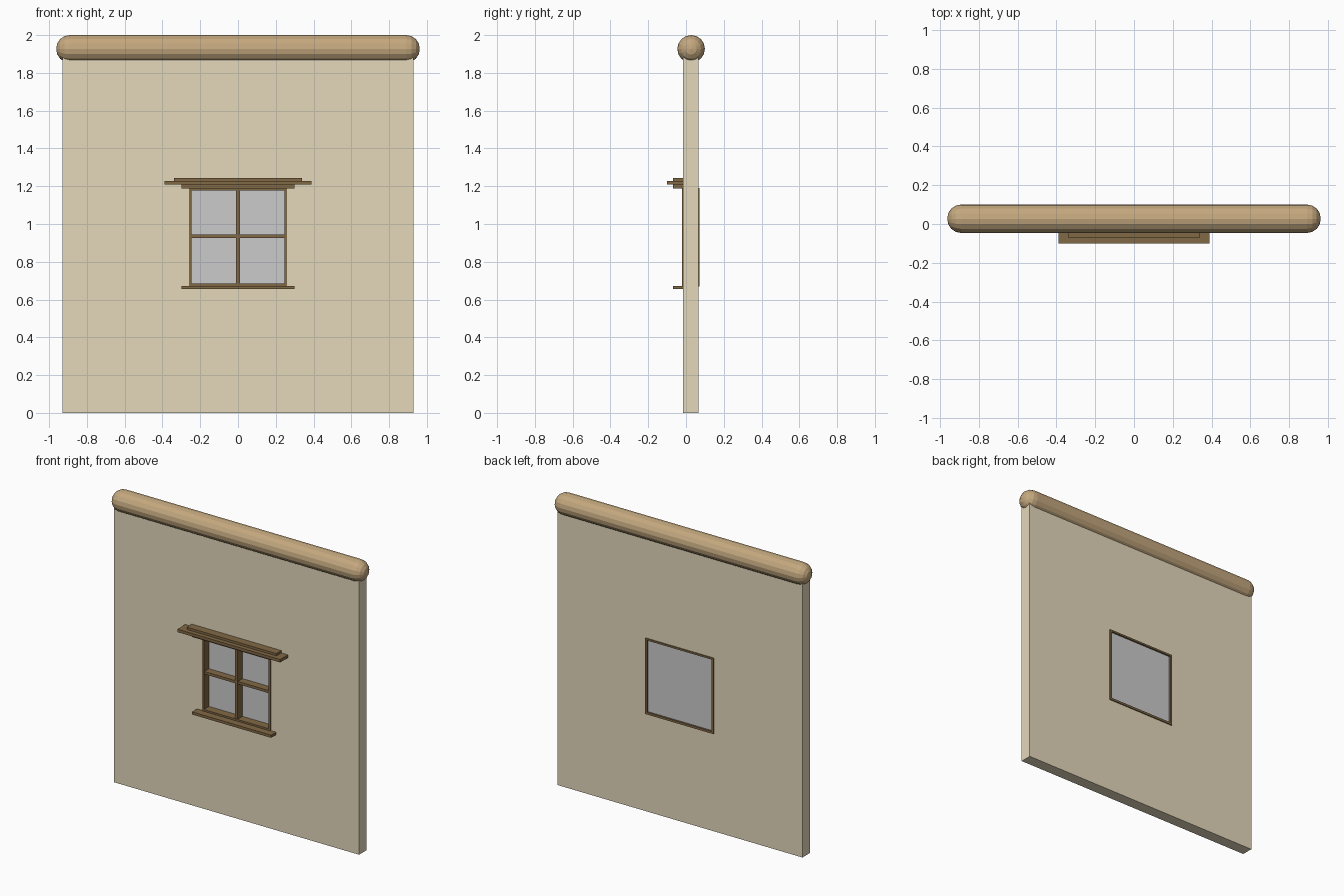
import bpy
import bmesh
from math import pi, cos, sin
from mathutils import Matrix

if "Cube" in bpy.data.objects:
    bpy.data.objects.remove(bpy.data.objects["Cube"])


def material(name, rgb):
    m = bpy.data.materials.new(name)
    m.diffuse_color = (*rgb, 1)
    m.use_nodes = True
    m.node_tree.nodes["Principled BSDF"].inputs["Base Color"].default_value = m.diffuse_color
    return m


plaster = material("plaster", (0.78, 0.69, 0.50))
log_wood = material("log_wood", (0.55, 0.39, 0.21))
dark_wood = material("dark_wood", (0.22, 0.14, 0.06))


def finish(name, bm, mat):
    bmesh.ops.recalc_face_normals(bm, faces=bm.faces)
    me = bpy.data.meshes.new(name)
    bm.to_mesh(me)
    bm.free()
    ob = bpy.data.objects.new(name, me)
    bpy.context.collection.objects.link(ob)
    if mat:
        me.materials.append(mat)
    return ob


def box(name, x, y, z, mat=None):
    bm = bmesh.new()
    size = [b - a for a, b in (x, y, z)]
    mid = [(a + b) / 2 for a, b in (x, y, z)]
    bmesh.ops.create_cube(bm, size=1, matrix=Matrix.Translation(mid) @ Matrix.Diagonal((*size, 1)))
    return finish(name, bm, mat)


def ring_slab(name, outer, inner, y, mat):
    # rectangular slab with a rectangular opening; rects are (half width, z0, z1)
    bm = bmesh.new()
    loops = []
    for w, z0, z1 in (outer, inner):
        for d in y:
            loops.append([bm.verts.new((px, d, pz)) for px, pz in
                          ((-w, z0), (w, z0), (w, z1), (-w, z1))])
    of, ob_, nf, nb = loops
    for a, b in ((of, nf), (nf, nb), (nb, ob_), (ob_, of)):
        for i in range(4):
            j = (i + 1) % 4
            bm.faces.new((a[i], a[j], b[j], b[i]))
    return finish(name, bm, mat)


# plaster wall with window opening
ring_slab("wall", (0.93, 0, 1.90), (0.255, 0.675, 1.185), (-0.015, 0.065), plaster)

# round-ended log along the top
bm = bmesh.new()
R, L, E, SIDES, STEPS = 0.073, 0.962, 0.07, 16, 4
end = [(L - E + E * sin(t * pi / 2 / STEPS), R - E + E * cos(t * pi / 2 / STEPS))
       for t in range(STEPS + 1)]
profile = [(-x, r) for x, r in reversed(end)] + end
rings = [[bm.verts.new((x, 0.027 + r * cos(2 * pi * k / SIDES), 1.927 + r * sin(2 * pi * k / SIDES)))
          for k in range(SIDES)] for x, r in profile]
for a, b in zip(rings, rings[1:]):
    for k in range(SIDES):
        j = (k + 1) % SIDES
        bm.faces.new((a[k], a[j], b[j], b[k]))
bm.faces.new(rings[0])
bm.faces.new(rings[-1])
finish("top_log", bm, log_wood)

# window frame, pane and glazing bars
ring_slab("window_frame", (0.26, 0.67, 1.19), (0.245, 0.685, 1.178), (-0.021, 0.072), dark_wood)
box("window_pane", (-0.25, 0.25), (0.035, 0.06), (0.68, 1.183))
box("vertical_bar", (-0.01, 0.01), (-0.018, 0.04), (0.68, 1.183), dark_wood)
box("horizontal_bar", (-0.25, 0.25), (-0.016, 0.04), (0.926, 0.944), dark_wood)

# sill and stepped lintel boards: (name, half width, front y, z range)
for name, w, front, z in (("sill", 0.30, -0.07, (0.655, 0.673)),
                          ("lintel_lower", 0.30, -0.07, (1.187, 1.21)),
                          ("lintel_middle", 0.39, -0.10, (1.208, 1.228)),
                          ("lintel_upper", 0.34, -0.07, (1.226, 1.244))):
    box(name, (-w, w), (front, -0.014), z, dark_wood)
